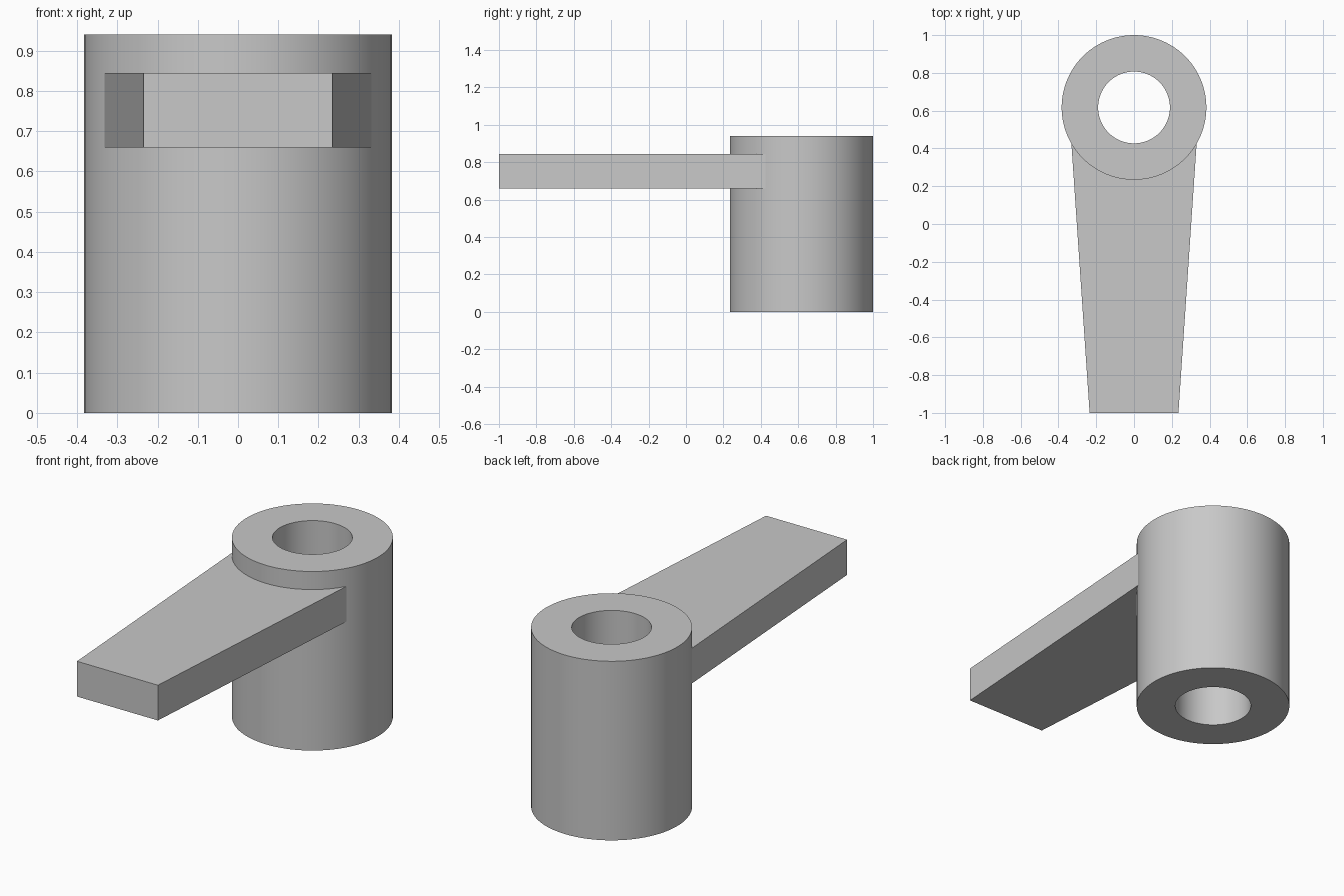
import bpy, bmesh
from math import radians, cos, sin, tau

if "Cube" in bpy.data.objects:
    bpy.data.objects.remove(bpy.data.objects["Cube"], do_unlink=True)

HUB_Y, HUB_R, BORE_R, HUB_H = 0.617, 0.383, 0.19, 0.94
ARM_BOTTOM, ARM_TOP = 0.66, 0.845

grey = bpy.data.materials.new("plain grey")
grey.use_nodes = True
grey.diffuse_color = (0.58, 0.58, 0.58, 1)
grey.node_tree.nodes["Principled BSDF"].inputs["Base Color"].default_value = grey.diffuse_color


def make_object(name, bm):
    bmesh.ops.recalc_face_normals(bm, faces=bm.faces)
    mesh = bpy.data.meshes.new(name)
    bm.to_mesh(mesh)
    bm.free()
    mesh.materials.append(grey)
    obj = bpy.data.objects.new(name, mesh)
    bpy.context.collection.objects.link(obj)
    return obj


# Hub: a rectangular wall section swept round the bore axis
def make_hub(sides=96):
    bm = bmesh.new()
    section = [(BORE_R, 0), (HUB_R, 0), (HUB_R, HUB_H), (BORE_R, HUB_H)]
    rings = [[bm.verts.new((r * cos(tau * i / sides), HUB_Y + r * sin(tau * i / sides), z))
              for i in range(sides)] for r, z in section]
    for a, b in zip(rings, rings[1:] + rings[:1]):
        for i in range(sides):
            j = (i + 1) % sides
            bm.faces.new((a[i], a[j], b[j], b[i]))
    return make_object("hub", bm)


# Arm: tapered plate whose root curves round inside the hub wall
def make_arm():
    root = [(0.29 * cos(radians(a)), HUB_Y + 0.29 * sin(radians(a))) for a in range(-25, -156, -10)]
    outline = [(-0.235, -1), (0.235, -1), (0.333, 0.45)] + root + [(-0.333, 0.45)]
    bm = bmesh.new()
    face = bm.faces.new([bm.verts.new((x, y, ARM_BOTTOM)) for x, y in outline])
    top = bmesh.ops.extrude_face_region(bm, geom=[face])["geom"]
    bmesh.ops.translate(bm, vec=(0, 0, ARM_TOP - ARM_BOTTOM),
                        verts=[v for v in top if isinstance(v, bmesh.types.BMVert)])
    return make_object("arm", bm)


hub = make_hub()
arm = make_arm()

# Smooth the round walls, keep the rims sharp
bpy.ops.object.select_all(action="DESELECT")
hub.select_set(True)
bpy.context.view_layer.objects.active = hub
bpy.ops.object.shade_smooth_by_angle(angle=radians(30))
